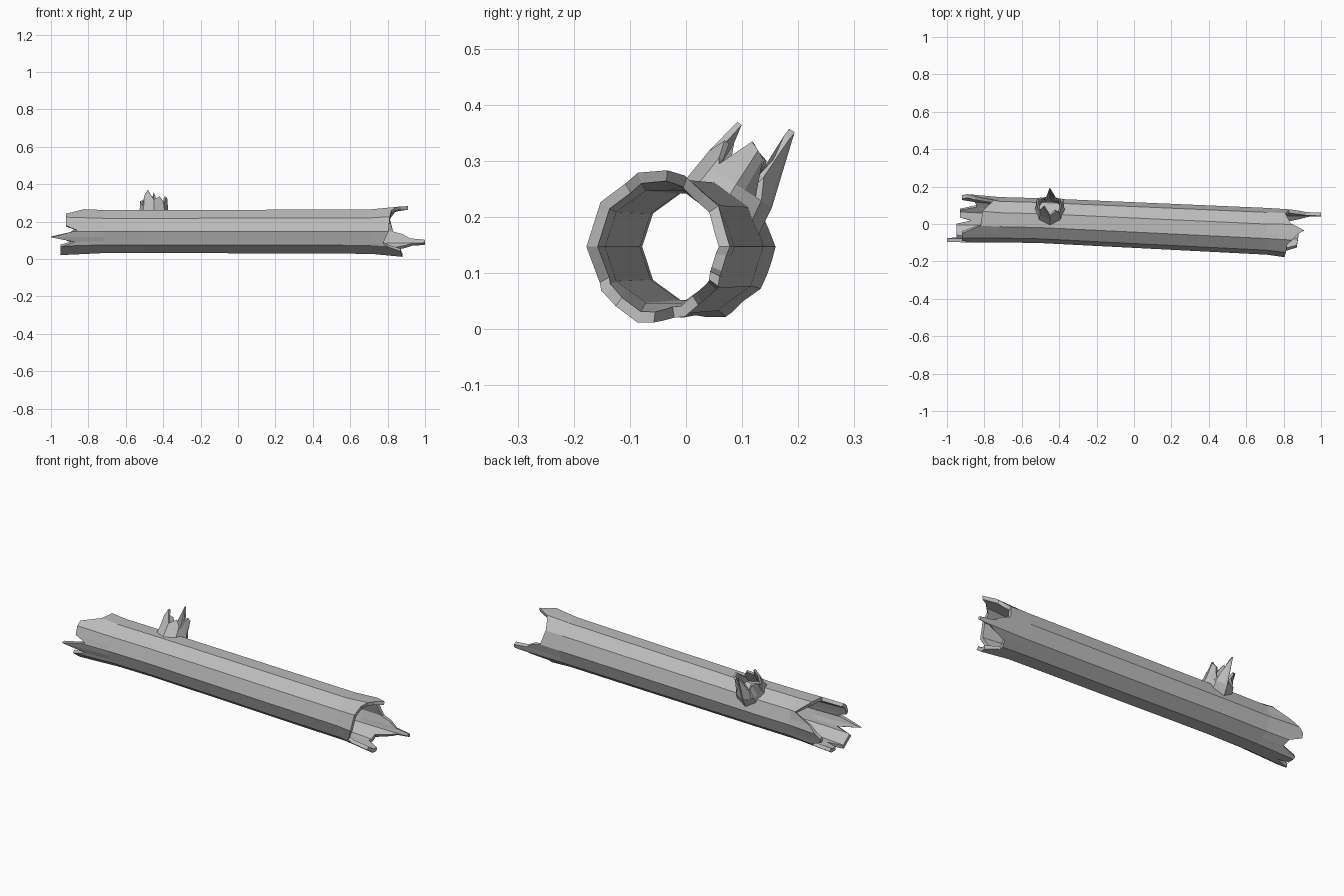
import bpy, bmesh
from math import cos, sin, radians
from mathutils import Vector

old = bpy.data.objects.get("Cube")
if old:
    bpy.data.objects.remove(old)

grey = bpy.data.materials.new("weathered_grey")
grey.use_nodes = True
colour = (0.5, 0.5, 0.5, 1)
grey.diffuse_color = colour
grey.node_tree.nodes["Principled BSDF"].inputs["Base Color"].default_value = colour


def lookup(table, a):
    """Linear interpolation of a break outline, wrapping around the circle."""
    pts = sorted(table.items())
    pts = [(pts[-1][0] - 360, pts[-1][1])] + pts + [(pts[0][0] + 360, pts[0][1])]
    for (a0, v0), (a1, v1) in zip(pts, pts[1:]):
        if a0 <= a <= a1:
            return v0 + (v1 - v0) * (a - a0) / (a1 - a0)


def facet(a, sides):
    """Radius factor that keeps the section a flat-sided polygon."""
    step = 360 / sides
    return cos(radians(step / 2)) / cos(radians(a % step - step / 2))


def shell(name, angles, column):
    """Skin closed wall loops, one per angle, into a hollow tube."""
    bm = bmesh.new()
    loops = [[bm.verts.new(p) for p in column(a)] for a in angles]
    n = len(loops[0])
    for k, loop in enumerate(loops):
        nxt = loops[(k + 1) % len(loops)]
        for i in range(n):
            j = (i + 1) % n
            bm.faces.new((loop[i], loop[j], nxt[j], nxt[i]))
    bmesh.ops.recalc_face_normals(bm, faces=bm.faces)
    mesh = bpy.data.meshes.new(name)
    bm.to_mesh(mesh)
    bm.free()
    mesh.materials.append(grey)
    obj = bpy.data.objects.new(name, mesh)
    bpy.context.collection.objects.link(obj)
    return obj


# Splintered ends: angle around the log -> x of the broken edge
right_break = {15: -.85, 36: -.75, 72: -.81, 108: -.82, 130: -.92, 165: -.92,
               177: -.86, 194: -1, 207: -.87, 218: -.95, 255: -.95, 264: -.87,
               272: -.93, 294: -.93, 306: -.84, 324: -.85, 338: -.92, 350: -.92}
left_break = {0: .83, 36: .81, 50: .82, 70: .84, 86: .91, 97: .87, 120: .82,
              150: .81, 180: .805, 210: .775, 220: .81, 232: .87, 264: .88,
              280: .81, 302: .82, 315: .9, 322: .93, 325: 1, 333: 1,
              338: .92, 352: .88}


# Hollow log: ten flat sides, slightly bent axis, flared ends
def log_column(a):
    c, s = cos(radians(a)), sin(radians(a))
    f = facet(a, 10)
    x0, x1 = lookup(right_break, a), lookup(left_break, a)
    flare0 = .05 * (-.72 - x0)
    flare1 = (.1 - .13 * max(0, c)) * (x1 - .71)
    stations = [(x0, .03, .121 + flare0), (-.72, .023, .121), (-.5, .018, .12),
                (.71, -.039, .125), (x1, -.043, .125 + flare1)]

    def wall(x, y, r):
        return Vector((x, y + r * f * c, .147 + r * f * s))
    outer = [wall(*st) for st in stations]
    inner = [wall(x, y, r - .02) for x, y, r in stations]
    return outer + inner[::-1]


angles = sorted(set(range(0, 360, 36)) | set(right_break) | set(left_break))
shell("hollow_log", angles, log_column)

# Broken branch stub, leaning up and back
stub_break = {15: .125, 40: .06, 62: .1, 90: .07, 120: .14, 155: .06, 185: .115,
              205: .11, 235: .07, 268: .18, 280: .165, 325: .06, 345: .11}
base = Vector((-.45, .065, .22))
axis = Vector((0, .54, .84))
side = Vector((1, 0, 0))
up = Vector((0, -.84, .54))


def stub_column(a):
    c, s = cos(radians(a)), sin(radians(a))
    f = facet(a, 8)
    tip = lookup(stub_break, a)

    def wall(h, r):
        return base + axis * h + (side * c + up * s) * r * f
    foot = -.015 + .03 * c * c
    lean = .073 if s > 0 else .073 + .035 * s
    return [wall(foot, .083), wall(.045, .076), wall(tip, lean),
            wall(tip, lean - .012), wall(.045, .06), wall(foot, .064)]


shell("branch_stub", sorted(set(range(0, 360, 45)) | set(stub_break)), stub_column)
